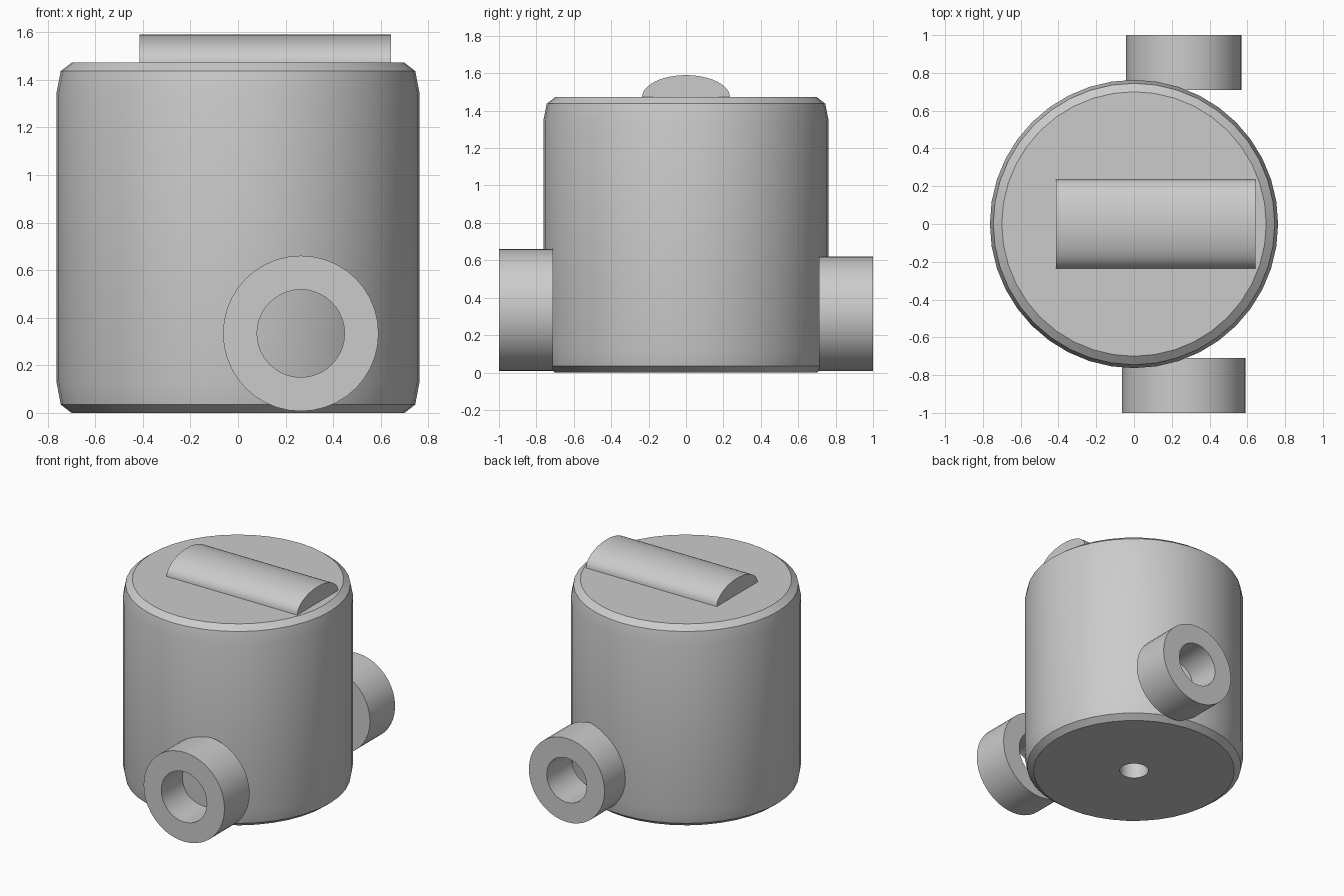
import bpy
import bmesh
import math
from mathutils import Matrix, Vector

default = bpy.data.objects.get("Cube")
if default:
    bpy.data.objects.remove(default, do_unlink=True)

grey = bpy.data.materials.new("plain_grey")
grey.use_nodes = True
colour = (0.6, 0.6, 0.6, 1.0)
grey.diffuse_color = colour
grey.node_tree.nodes["Principled BSDF"].inputs["Base Color"].default_value = colour


def finish(name, bm):
    """Turn a bmesh into a smooth-shaded object with sharp edges kept."""
    bmesh.ops.remove_doubles(bm, verts=bm.verts, dist=1e-5)
    bmesh.ops.recalc_face_normals(bm, faces=bm.faces)
    mesh = bpy.data.meshes.new(name)
    bm.to_mesh(mesh)
    bm.free()
    mesh.materials.append(grey)
    obj = bpy.data.objects.new(name, mesh)
    bpy.context.collection.objects.link(obj)
    bpy.ops.object.select_all(action="DESELECT")
    bpy.context.view_layer.objects.active = obj
    obj.select_set(True)
    bpy.ops.object.shade_smooth_by_angle(angle=math.radians(30))
    return obj


def lathe(name, profile, sides, matrix=Matrix(), closed=False):
    """Spin (radius, height) points about z, then place the result."""
    bm = bmesh.new()
    points = [bm.verts.new((r, 0, z)) for r, z in profile]
    edges = [bm.edges.new(pair) for pair in zip(points, points[1:])]
    if closed:
        edges.append(bm.edges.new((points[-1], points[0])))
    bmesh.ops.spin(bm, geom=points + edges, axis=(0, 0, 1), cent=(0, 0, 0),
                   angle=math.tau, steps=sides, use_merge=True)
    bmesh.ops.transform(bm, matrix=matrix, verts=bm.verts)
    return finish(name, bm)


# Drum body with stepped chamfers and a round socket underneath
lathe("drum_body", [(0, 0.3), (0.1, 0.3), (0.1, 0), (0.7, 0), (0.745, 0.035),
                    (0.763, 0.13), (0.763, 1.345), (0.745, 1.437),
                    (0.7, 1.472), (0, 1.472)], 40)


# Open pipe collars on the front and back
def collar(name, y_start, z, outer, inner):
    length = 0.29
    place = Matrix.Translation((0.264, y_start, z)) @ Matrix.Rotation(-math.pi / 2, 4, "X")
    lathe(name, [(inner, 0), (outer, 0), (outer, length), (inner, length)],
          40, place, closed=True)


collar("front_collar", -1.0, 0.334, 0.327, 0.184)
collar("back_collar", 0.71, 0.315, 0.306, 0.162)

# Half-oval bar lying on the lid
bm = bmesh.new()
steps = 24
arc = [bm.verts.new((-0.413, 0.235 * math.cos(math.pi * i / steps),
                     1.472 + 0.118 * math.sin(math.pi * i / steps)))
       for i in range(steps + 1)]
end = bm.faces.new(arc)
extruded = bmesh.ops.extrude_face_region(bm, geom=[end], use_keep_orig=True)
moved = [g for g in extruded["geom"] if isinstance(g, bmesh.types.BMVert)]
bmesh.ops.translate(bm, verts=moved, vec=Vector((1.057, 0, 0)))
finish("lid_bar", bm)
